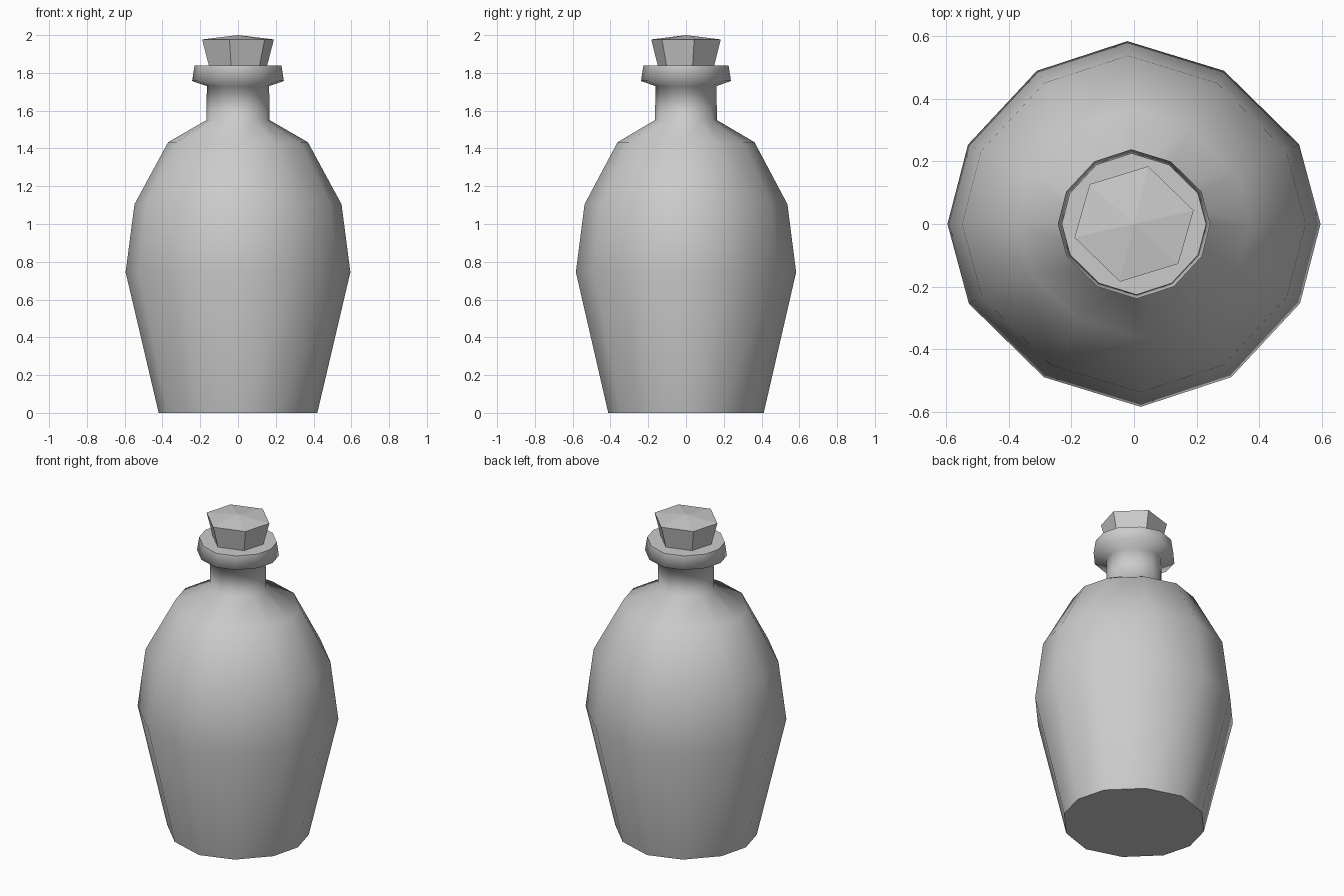
import bpy, bmesh

if "Cube" in bpy.data.objects:
    bpy.data.objects.remove(bpy.data.objects["Cube"])


def loft(name, plan, profile, sharp_rings=(), smooth=True, apex=None):
    """Stack scaled copies of a plan outline; profile holds (scale, z)."""
    bm = bmesh.new()
    n = len(plan)
    rings = [[bm.verts.new((x * r, y * r, z)) for x, y in plan] for r, z in profile]
    for a, b in zip(rings, rings[1:]):
        for i in range(n):
            j = (i + 1) % n
            bm.faces.new((a[i], a[j], b[j], b[i]))
    bm.faces.new(rings[0][::-1])
    if apex is None:
        bm.faces.new(rings[-1])
    else:
        tip = bm.verts.new((0, 0, apex))
        for i in range(n):
            bm.faces.new((rings[-1][i], rings[-1][(i + 1) % n], tip))
    bmesh.ops.recalc_face_normals(bm, faces=bm.faces[:])
    for f in bm.faces:
        f.smooth = smooth
    for k in sharp_rings:
        for i in range(n):
            bm.edges.get((rings[k][i], rings[k][(i + 1) % n])).smooth = False
    mesh = bpy.data.meshes.new(name)
    bm.to_mesh(mesh)
    bm.free()
    obj = bpy.data.objects.new(name, mesh)
    bpy.context.collection.objects.link(obj)
    return obj


def point_symmetric(half):
    return half + [(-x, -y) for x, y in half]


# Slightly uneven twelve-sided bottle outline, unit radius along x
bottle_plan = point_symmetric([(1, 0), (0.885, 0.427), (0.483, 0.821),
                               (-0.036, 0.98), (-0.521, 0.821), (-0.89, 0.425)])

# Bottle: body, shoulder, neck and lip
loft("bottle", bottle_plan,
     [(0.42, 0), (0.595, 0.745), (0.548, 1.105), (0.37, 1.433), (0.167, 1.55),
      (0.165, 1.73), (0.243, 1.757), (0.23, 1.84)],
     sharp_rings=(0, 7))

# Six-sided tapered cork with a shallow peak
cork_plan = point_symmetric([(0.19, 0.043), (0.045, 0.184), (-0.141, 0.127)])
loft("cork", cork_plan, [(0.8, 1.83), (1, 1.977)], smooth=False, apex=2.0)
